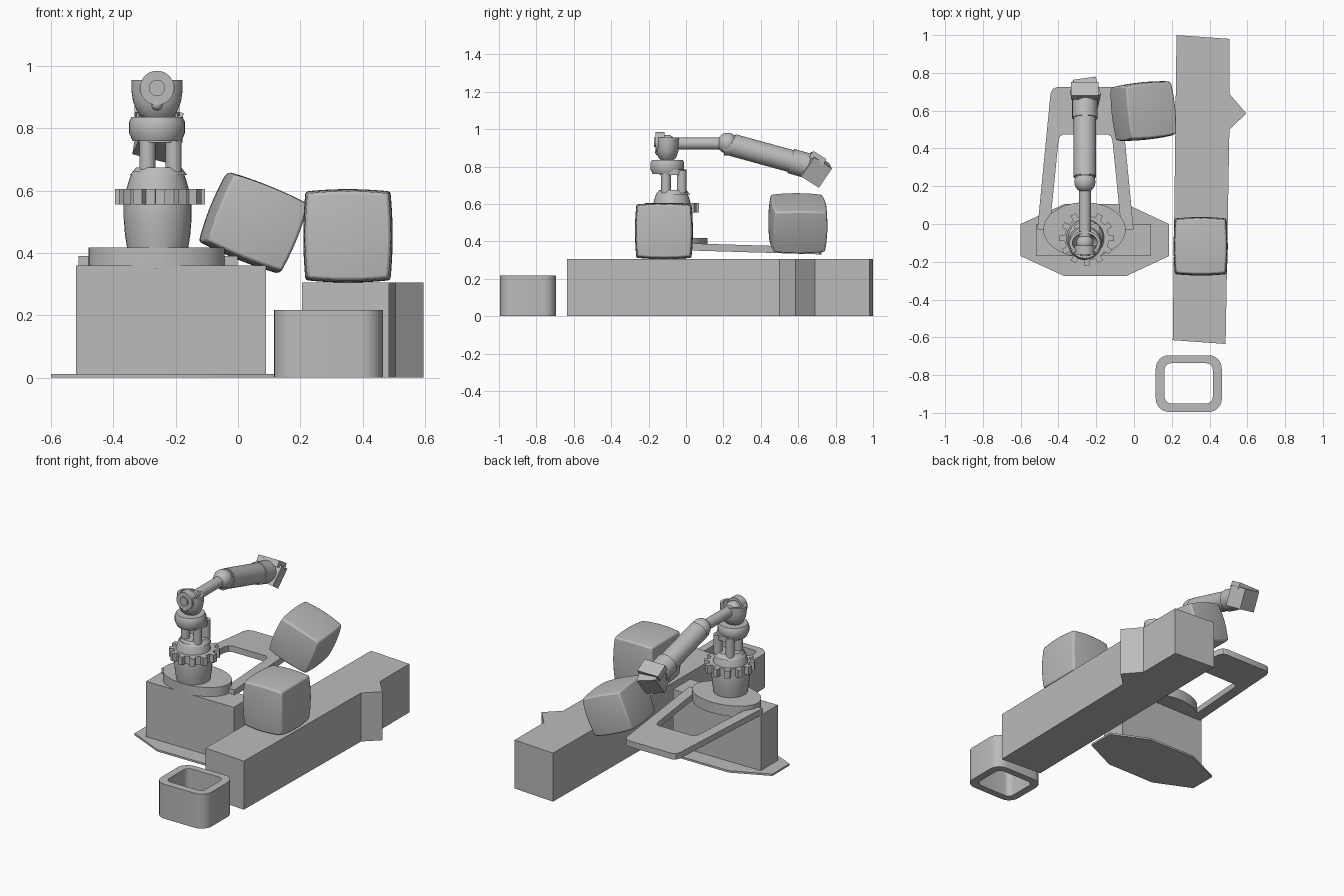
import bpy, bmesh, math
from math import sin, cos, pi, radians
from mathutils import Vector, Matrix, Euler

cube = bpy.data.objects.get("Cube")
if cube:
    bpy.data.objects.remove(cube, do_unlink=True)

GREY = (0.5, 0.5, 0.5, 1)
grey = bpy.data.materials.new("neutral_grey")
grey.use_nodes = True
grey.diffuse_color = GREY
grey.node_tree.nodes["Principled BSDF"].inputs["Base Color"].default_value = GREY
parts = []


def finish(name, bm, loc=(0, 0, 0), rot=(0, 0, 0)):
    bmesh.ops.recalc_face_normals(bm, faces=bm.faces)
    me = bpy.data.meshes.new(name)
    bm.to_mesh(me)
    bm.free()
    me.materials.append(grey)
    ob = bpy.data.objects.new(name, me)
    ob.location, ob.rotation_euler = loc, [radians(a) for a in rot]
    bpy.context.collection.objects.link(ob)
    parts.append(ob)
    return ob


def prism(name, outline, z0, z1, slope=0):
    """Extrude an outline upward, with an optional fall towards the back."""
    bm = bmesh.new()
    low, high = [[bm.verts.new((x, y, z - slope * y)) for x, y in outline] for z in (z0, z1)]
    bm.faces.new(low)
    bm.faces.new(high)
    for i in range(len(low)):
        bm.faces.new((low[i - 1], low[i], high[i], high[i - 1]))
    return finish(name, bm)


def box(name, size, loc, rot=(0, 0, 0)):
    bm = bmesh.new()
    bmesh.ops.create_cube(bm, size=1)
    bmesh.ops.scale(bm, vec=size, verts=bm.verts)
    return finish(name, bm, loc, rot)


def lathe(name, profile, centre, sy=1, n=32):
    """Turn (radius, height) points around the vertical axis, capping both ends."""
    bm = bmesh.new()
    rings = [[bm.verts.new((r * cos(2 * pi * i / n), sy * r * sin(2 * pi * i / n), z))
              for i in range(n)] for r, z in profile]
    for a, b in zip(rings, rings[1:]):
        for i in range(n):
            bm.faces.new((a[i - 1], a[i], b[i], b[i - 1]))
    bm.faces.new(rings[0])
    bm.faces.new(rings[-1])
    return finish(name, bm, (*centre, 0))


def tube(name, a, b, r1, r2=None, n=32):
    a, b = Vector(a), Vector(b)
    d = b - a
    m = Matrix.Translation((a + b) / 2) @ d.to_track_quat("Z", "Y").to_matrix().to_4x4()
    bm = bmesh.new()
    bmesh.ops.create_cone(bm, cap_ends=True, segments=n, radius1=r1,
                          radius2=r1 if r2 is None else r2, depth=d.length, matrix=m)
    return finish(name, bm)


def ball(name, centre, r):
    bm = bmesh.new()
    bmesh.ops.create_uvsphere(bm, u_segments=24, v_segments=14, radius=r)
    return finish(name, bm, centre)


def cushion(name, size, loc, rot=(0, 0, 0), swell=0.05):
    """Box whose faces and edges bulge softly outward."""
    bm = bmesh.new()
    bmesh.ops.create_cube(bm, size=2)
    bmesh.ops.subdivide_edges(bm, edges=bm.edges, cuts=9, use_grid_fill=True)
    for v in bm.verts:
        p = v.co.copy()
        for i in range(3):
            u, w = p[(i + 1) % 3], p[(i + 2) % 3]
            v.co[i] = p[i] * size[i] / 2 * (1 - swell * (u * u + w * w))
    ob = finish(name, bm, loc, rot)
    bev = ob.modifiers.new("soft_edges", "BEVEL")
    bev.width, bev.segments, bev.angle_limit = 0.008, 2, radians(40)
    return ob


def rounded_rect(x0, x1, y0, y1, r, n=6):
    pts = []
    for k, (x, y) in enumerate(((x1 - r, y1 - r), (x0 + r, y1 - r), (x0 + r, y0 + r), (x1 - r, y0 + r))):
        for j in range(n + 1):
            a = (k + j / n) * pi / 2
            pts.append((x + r * cos(a), y + r * sin(a)))
    return pts


# Conveyor with a pointed side wedge
prism("conveyor", [(.225, 1), (.505, .98), (.505, .69), (.595, .585), (.505, .5),
                   (.485, -.635), (.205, -.615)], 0, .305)

# Open bin: outer and inner walls joined into a ring
bm = bmesh.new()
outer = rounded_rect(.115, .465, -.995, -.695, .07)
inner = rounded_rect(.162, .417, -.95, -.737, .035)
loops = [[bm.verts.new((x, y, z)) for x, y in pts]
         for pts, z in ((outer, 0), (outer, .217), (inner, .217), (inner, 0))]
for k in range(4):
    a, b = loops[k - 1], loops[k]
    for i in range(len(a)):
        bm.faces.new((a[i - 1], a[i], b[i], b[i - 1]))
finish("bin", bm)

# Parcels
cushion("parcel_on_conveyor", (.287, .31, .3), (.353, -.118, .455))
cushion("parcel_tilted", (.285, .305, .255), (.05, .598, .497), (0, 22, 6))

# Floor plate and pedestal
prism("floor_plate", [(-.6, 0), (-.6, -.17), (-.37, -.275), (-.04, -.275),
                      (.185, -.17), (.185, 0), (-.04, .105), (-.37, .105)], 0, .012)
box("pedestal", (.61, .17, .35), (-.215, -.085, .185))

# Rear support frame, open towards the pedestal
half = [(.255, -.03), (.185, .69), (.173, .715), (.15, .725)]
inside = [(.115, .475), (.135, .465), (.143, .44), (.19, -.03)]
cx = -.257
frame = [(cx + x, y) for x, y in half] + [(cx - x, y) for x, y in reversed(half)]
frame += [(cx - x, y) for x, y in reversed(inside)] + [(cx + x, y) for x, y in inside]
prism("rear_frame", frame, .352, .39, .03)

# Oval turntable and turned body
lathe("turntable", [(.218, .35), (.218, .417)], (-.262, -.03), .665, 48)
hub = (-.258, -.075)
lathe("body", [(.098, .415), (.105, .46), (.109, .51), (.109, .555), (.1, .605),
               (.09, .64), (.08, .662)], hub)

# Toothed ring
teeth = 12
gear = []
for i in range(teeth):
    for f, r in ((-.26, .118), (-.2, .145), (.2, .145), (.26, .118)):
        a = 2 * pi * (i + f) / teeth
        gear.append((-.25 + r * cos(a), -.075 + r * sin(a)))
prism("toothed_ring", gear, .555, .605)

# Column of four posts between a lower flange and a collar
lathe("lower_flange", [(.092, .65), (.072, .675)], (-.255, -.07))
for sx in (-1, 1):
    for sy in (-1, 1):
        tube("column_post", (-.249 + sx * .042, -.065 + sy * .042, .66),
             (-.249 + sx * .042, -.065 + sy * .042, .78), .026, n=16)
lathe("column_cap", [(.072, .755), (.072, .785)], (-.25, -.07))
lathe("collar", [(.078, .76), (.09, .785), (.09, .82), (.082, .836)], (-.26, -.1))

# Shoulder cup with its hub
X = -.26
lathe("shoulder_cup", [(.04, .832), (.062, .85), (.077, .885), (.082, .92), (.082, .955),
                       (.066, .955), (.062, .905), (.04, .87)], (X, -.1), .78)
tube("shoulder_hub", (X, -.162, .93), (X, -.115, .93), .055)
tube("hub_cap", (X, -.17, .93), (X, -.16, .93), .026)
ball("hub_stud", (X, -.145, .877), .02)
ball("shoulder_ball", (X, -.1, .925), .045)

# Upper arm, elbow, forearm and wrist
tube("upper_arm", (X, -.1, .923), (X, .2, .923), .032)
ball("elbow_ball", (X, .222, .925), .056)
tube("elbow_sleeve", (X, .2, .905), (X, .275, .912), .045, .058)
tube("forearm", (X, .25, .915), (X, .57, .827), .06)
tube("forearm_band", (X, .56, .83), (X, .655, .803), .067)
ball("wrist_ball", (X, .645, .803), .06)

# Gripper head and its face plate
box("gripper_head", (.125, .115, .125), (X + .003, .69, .783), (-32, 14, 8))
box("gripper_plate", (.145, .085, .04), (X, .705, .845), (-32, 0, 0))

# Smooth curved parts, keeping sharp edges
bpy.ops.object.select_all(action="DESELECT")
for ob in parts:
    ob.select_set(True)
bpy.context.view_layer.objects.active = parts[0]
bpy.ops.object.shade_smooth_by_angle(angle=radians(32))
